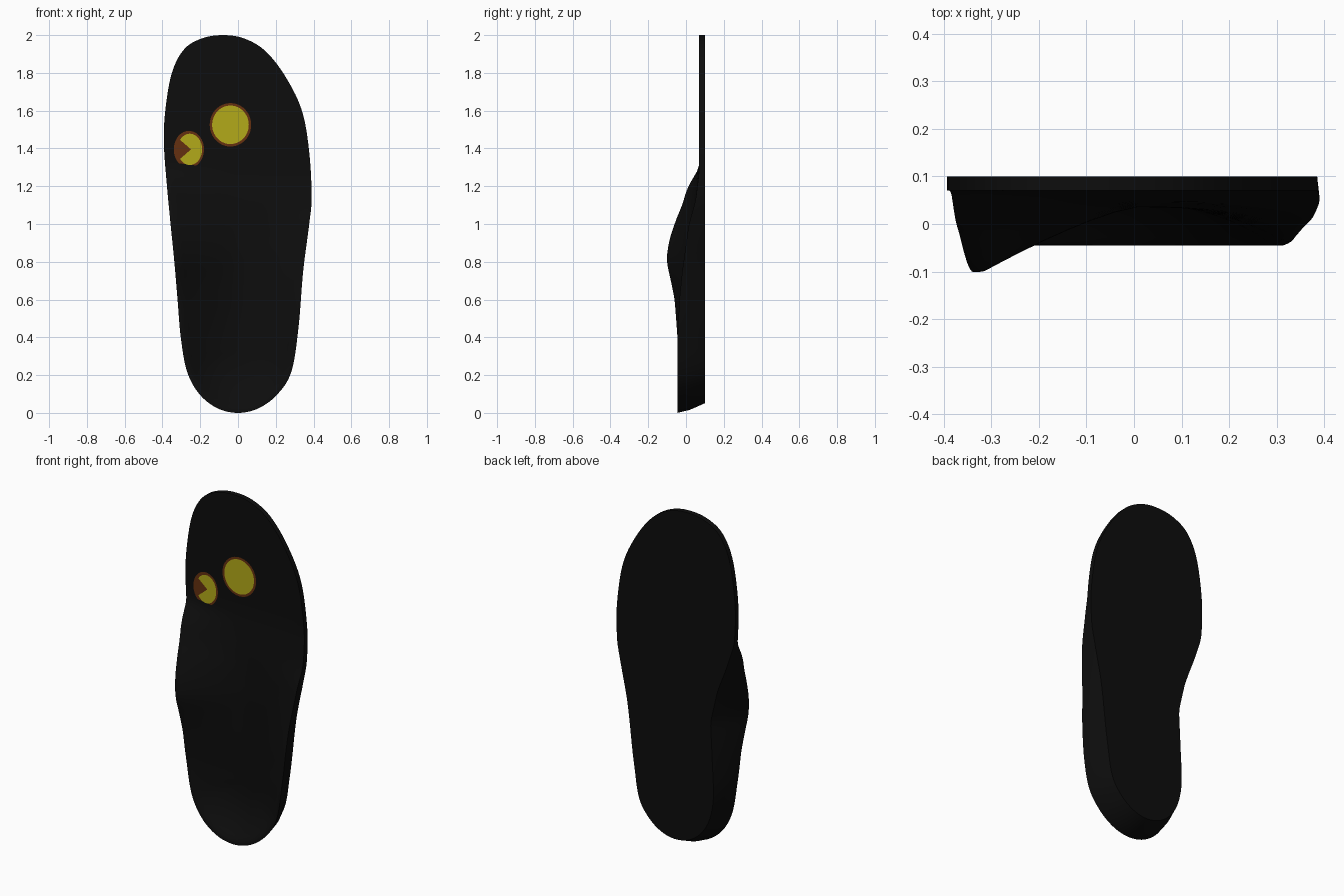
import bpy, bmesh, math

if "Cube" in bpy.data.objects:
    bpy.data.objects.remove(bpy.data.objects["Cube"])

# ---------- helpers ----------
def lerp_table(table, z):
    """Smoothly read a (z, value) table."""
    if z <= table[0][0]:
        return table[0][1]
    for (a, va), (b, vb) in zip(table, table[1:]):
        if z <= b:
            return va + (vb - va) * (z - a) / (b - a)
    return table[-1][1]

def soft(table, z, w=0.025):
    return sum(lerp_table(table, z + w * j) for j in (-1, -.5, 0, .5, 1)) / 5

def spline(pts, steps=24):
    """Closed Catmull-Rom curve through 2D points."""
    out, n = [], len(pts)
    for i in range(n):
        p0, p1, p2, p3 = (pts[(i + j) % n] for j in (-1, 0, 1, 2))
        for s in range(steps):
            t = s / steps
            out.append(tuple(0.5 * (2 * b + (c - a) * t + (2 * a - 5 * b + 4 * c - d) * t * t
                                    + (3 * b - a - 3 * c + d) * t ** 3)
                             for a, b, c, d in zip(p0, p1, p2, p3)))
    return out

def material(name, rgb):
    m = bpy.data.materials.new(name)
    m.diffuse_color = (*rgb, 1)
    m.use_nodes = True
    m.node_tree.nodes["Principled BSDF"].inputs["Base Color"].default_value = m.diffuse_color
    return m

def finish(bm, name, mat):
    bmesh.ops.recalc_face_normals(bm, faces=bm.faces)
    me = bpy.data.meshes.new(name)
    bm.to_mesh(me)
    bm.free()
    ob = bpy.data.objects.new(name, me)
    bpy.context.collection.objects.link(ob)
    me.materials.append(mat)
    return ob

black = material("black_foam", (0.004, 0.004, 0.004))
yellow = material("yellow", (0.45, 0.4, 0.01))
brown = material("brown", (0.13, 0.03, 0.005))

# ---------- outline of the rim, heel tip -> inner side -> toe -> outer side ----------
inner = [(0, 0), (-.11, .025), (-.205, .1), (-.27, .22), (-.303, .4), (-.32, .6), (-.337, .8),
         (-.357, 1.0), (-.376, 1.2), (-.392, 1.42), (-.385, 1.6), (-.35, 1.8), (-.285, 1.925), (-.19, 1.983)]
outer = [(-.08, 2.0), (.03, 1.983), (.14, 1.92), (.245, 1.79), (.335, 1.61), (.375, 1.4), (.39, 1.15),
         (.377, 1.0), (.345, .75), (.32, .45), (.283, .22), (.21, .1), (.11, .025)]
STEPS, ROWS = 24, 100
curve = spline(inner + outer, STEPS)
cut = len(inner) * STEPS
sides = [[(z, x) for x, z in curve[:cut + 1]],
         [(z, x) for x, z in reversed(curve[cut:] + curve[:1])]]

# ---------- heights (y) and insets along the length ----------
rim_in = [(.4, -.045), (.6, -.06), (.7, -.08), (.79, -.101), (.84, -.101), (.92, -.087), (1.03, -.05),
          (1.1, -.02), (1.17, 0), (1.22, .022), (1.27, .055), (1.3, .07)]
rim_out = [(.4, -.045), (.6, -.035), (.75, -.02), (1.0, .015), (1.12, .05), (1.28, .07)]
floor = [(0, .045), (.5, .04), (.85, .035), (1.1, .048), (1.3, .07)]
inset_in = [(.35, .84), (.55, .77), (.8, .69), (1.0, .78), (1.15, .9), (1.3, 1)]
inset_out = [(.35, .84), (.8, .9), (1.1, .97), (1.28, 1)]
power_in = [(.2, 2.4), (.6, 1.3), (1.0, 1.3), (1.2, 1.8)]
spine = [(.32, 0), (1.0, .01), (1.68, -.06)]

zs = [1 - math.cos(math.pi * i / ROWS) for i in range(ROWS + 1)]
loop = [(z, 0) for z in zs] + [(z, 1) for z in zs[-2:0:-1]]

# ---------- insole body ----------
bm = bmesh.new()
KS = (1, .965, .93, .86, .78, .68, .56, .42, .28, .14, 0)

def ring_point(z, side, k):
    x = lerp_table(sides[side], z)
    cz = min(max(z, .32), 1.68)
    cx = lerp_table(spine, cz)
    return cx + (x - cx) * k, cz + (z - cz) * k

rings = []
# underside edge and a mid-wall ring
for f in (1, .45):
    ring = []
    for z, s in loop:
        kb = soft((inset_in, inset_out)[s], z)
        rim = soft((rim_in, rim_out)[s], z)
        x, pz = ring_point(z, s, kb + (1 - kb) * (1 - f) * 1.25)
        ring.append(bm.verts.new((x, rim + (.1 - rim) * f, pz)))
    rings.append(ring)
# foot side: rim, cup and arch slope down to the centre line
for k in KS:
    ring = []
    for z, s in loop:
        x, pz = ring_point(z, s, k)
        rim = soft((rim_in, rim_out)[s], z)
        p = 2.4 if s else soft(power_in, z)
        base = soft(floor, pz)
        ring.append(bm.verts.new((x, base + (rim - base) * min(1, k / .94) ** p, pz)))
    rings.append(ring)
n = len(loop)
for a, b in zip(rings, rings[1:]):
    for i in range(n):
        bm.faces.new((a[i], a[(i + 1) % n], b[(i + 1) % n], b[i]))
# flat underside, strip by strip
back = rings[0]
for i in range(ROWS):
    quad = [back[i], back[i + 1], back[(n - i - 1) % n], back[(n - i) % n]]
    bm.faces.new(list(dict.fromkeys(quad)))
bmesh.ops.remove_doubles(bm, verts=bm.verts, dist=0.0002)
body = finish(bm, "insole_body", black)
bpy.context.view_layer.objects.active = body
body.select_set(True)
bpy.ops.object.shade_smooth_by_angle(angle=math.radians(35))

# ---------- coloured pressure spots on the forefoot ----------
def spot(name, x, z, rx, rz, lift, mat, notch=0):
    """Flat disc; notch (radians) leaves a wedge open on the inner side."""
    bm = bmesh.new()
    N = 48
    span = 2 * math.pi - notch
    vs = [bm.verts.new((x + rx * math.cos(a), .07 - lift, z + rz * math.sin(a)))
          for a in (-span / 2 + span * i / N for i in range(N if not notch else N + 1))]
    if notch:
        vs.append(bm.verts.new((x + rx * .1, .07 - lift, z)))
    face = bm.faces.new(vs)
    face.normal_update()
    if face.normal.y > 0:
        face.normal_flip()
    me = bpy.data.meshes.new(name)
    bm.to_mesh(me)
    bm.free()
    me.materials.append(mat)
    bpy.context.collection.objects.link(bpy.data.objects.new(name, me))

spot("ball_spot_edge", -.04, 1.525, .11, .115, .001, brown)
spot("ball_spot", -.04, 1.525, .097, .102, .002, yellow)
spot("side_spot_edge", -.26, 1.395, .08, .098, .001, brown)
spot("side_spot", -.255, 1.395, .065, .083, .002, yellow, notch=1.3)
